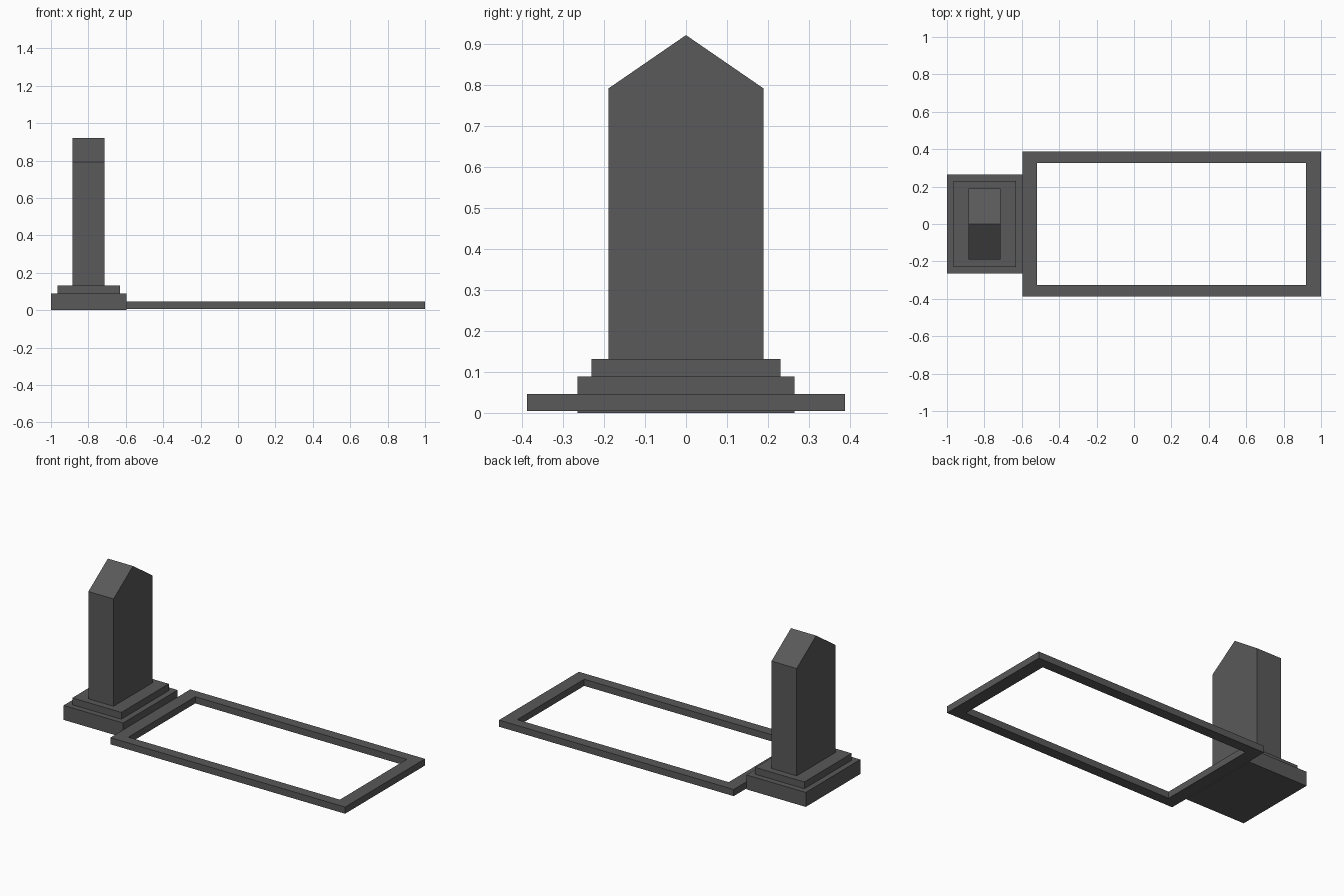
import bpy
import bmesh

cube = bpy.data.objects.get("Cube")
if cube:
    bpy.data.objects.remove(cube, do_unlink=True)

# One dark granite colour for everything
granite = bpy.data.materials.new("dark granite")
granite.use_nodes = True
color = (0.1, 0.1, 0.1, 1)
granite.diffuse_color = color
shader = granite.node_tree.nodes["Principled BSDF"]
shader.inputs["Base Color"].default_value = color
shader.inputs["Roughness"].default_value = 0.8


def finish(name, bm):
    bmesh.ops.recalc_face_normals(bm, faces=bm.faces)
    mesh = bpy.data.meshes.new(name)
    bm.to_mesh(mesh)
    bm.free()
    mesh.materials.append(granite)
    obj = bpy.data.objects.new(name, mesh)
    bpy.context.collection.objects.link(obj)


def extrude(bm, faces, offset):
    result = bmesh.ops.extrude_face_region(bm, geom=faces)
    verts = [v for v in result["geom"] if isinstance(v, bmesh.types.BMVert)]
    bmesh.ops.translate(bm, verts=verts, vec=offset)


def prism(name, outline, offset):
    bm = bmesh.new()
    face = bm.faces.new([bm.verts.new(p) for p in outline])
    extrude(bm, [face], offset)
    finish(name, bm)


def rectangle(x0, x1, half_y, z):
    return [(x0, -half_y, z), (x1, -half_y, z), (x1, half_y, z), (x0, half_y, z)]


# Stepped plinth
prism("plinth_base", rectangle(-1, -0.596, 0.265, 0), (0, 0, 0.089))
prism("plinth_step", rectangle(-0.966, -0.632, 0.23, 0.089), (0, 0, 0.042))

# Upright slab with a gabled top
half, bottom, eave, peak = 0.189, 0.131, 0.791, 0.921
profile = [(-half, bottom), (half, bottom), (half, eave), (0, peak), (-half, eave)]
prism("headstone", [(-0.885, y, z) for y, z in profile], (0.171, 0, 0))

# Open rectangular kerb lying on the ground
bm = bmesh.new()
outer = [bm.verts.new(p) for p in rectangle(-0.596, 1, 0.388, 0.005)]
inner = [bm.verts.new(p) for p in rectangle(-0.518, 0.92, 0.325, 0.005)]
ring = []
for i in range(4):
    j = (i + 1) % 4
    ring.append(bm.faces.new((outer[i], outer[j], inner[j], inner[i])))
extrude(bm, ring, (0, 0, 0.041))
finish("grave_kerb", bm)
